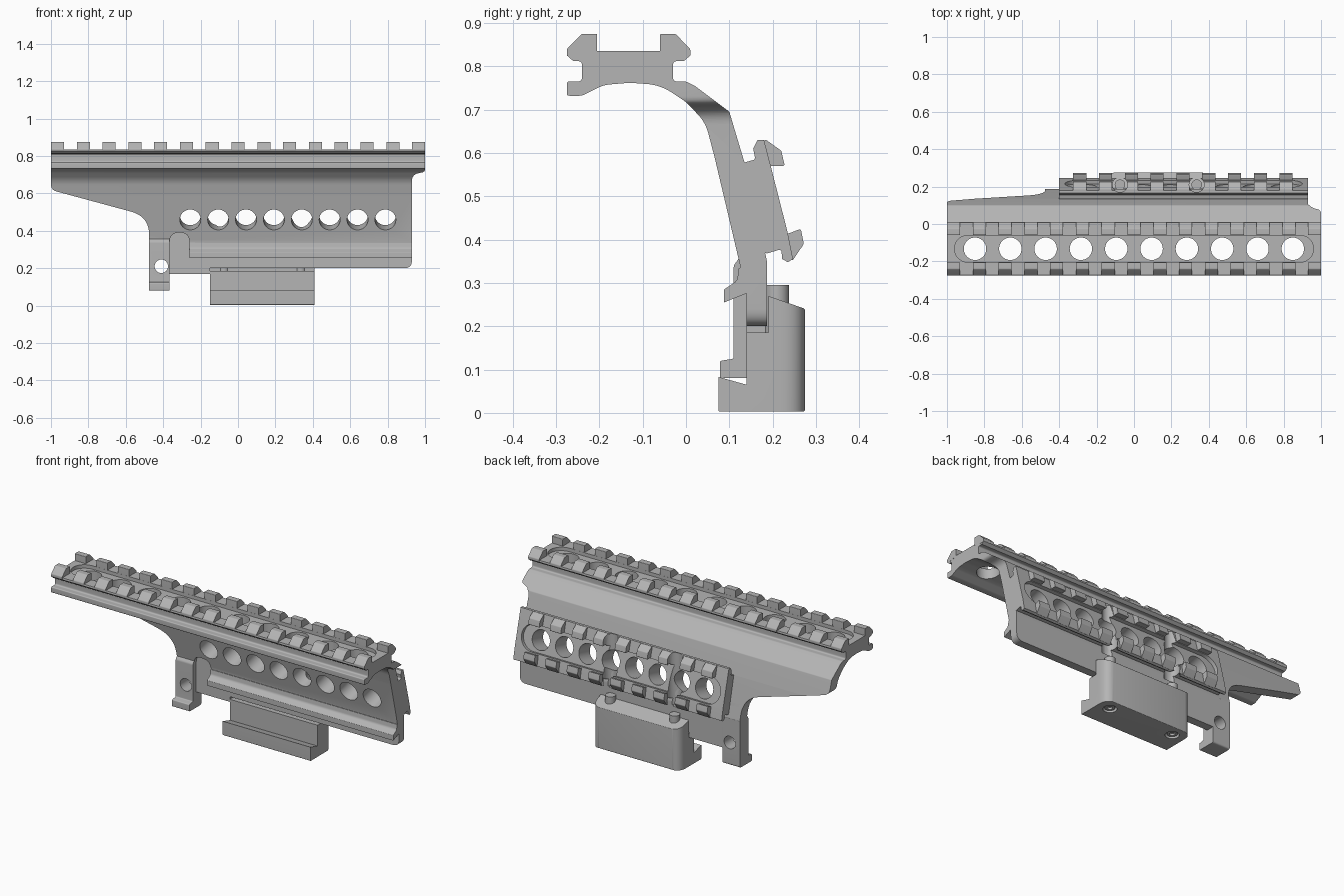
import bpy, bmesh, math
from mathutils import Vector

if "Cube" in bpy.data.objects:
    bpy.data.objects.remove(bpy.data.objects["Cube"])

GREY = (0.46, 0.46, 0.46, 1)
metal = bpy.data.materials.new("grey_metal")
metal.use_nodes = True
metal.diffuse_color = GREY
metal.node_tree.nodes["Principled BSDF"].inputs["Base Color"].default_value = GREY


def rounded(points, steps=8):
    """Replace every (u, v, r) corner by a fillet of radius r."""
    out = []
    for i, p in enumerate(points):
        c = Vector(p[:2])
        if len(p) < 3:
            out.append(c)
            continue
        a = Vector(points[i - 1][:2]) - c
        b = Vector(points[(i + 1) % len(points)][:2]) - c
        half = a.angle(b) / 2
        cut = min(p[2] / math.tan(half), a.length * .49, b.length * .49)
        s, e = c + a.normalized() * cut, c + b.normalized() * cut
        for k in range(steps + 1):
            t = k / steps
            out.append(s * (1 - t) ** 2 + c * 2 * t * (1 - t) + e * t * t)
    return out


def prism(name, points, lo, hi, axis="X"):
    """Extrude a filleted profile along an axis."""
    place = {"X": lambda u, v, w: (w, u, v),
             "Y": lambda u, v, w: (u, w, v),
             "Z": lambda u, v, w: (u, v, w)}[axis]
    bm = bmesh.new()
    face = bm.faces.new([bm.verts.new(place(p[0], p[1], lo)) for p in rounded(points)])
    new = bmesh.ops.extrude_face_region(bm, geom=[face])["geom"]
    shift = Vector(place(0, 0, hi - lo))
    bmesh.ops.translate(bm, vec=shift, verts=[g for g in new if isinstance(g, bmesh.types.BMVert)])
    bmesh.ops.recalc_face_normals(bm, faces=bm.faces)
    mesh = bpy.data.meshes.new(name)
    bm.to_mesh(mesh)
    bm.free()
    mesh.materials.append(metal)
    ob = bpy.data.objects.new(name, mesh)
    bpy.context.collection.objects.link(ob)
    return ob


def cylinder(name, loc, r, depth, tilt=0.0):
    bpy.ops.mesh.primitive_cylinder_add(vertices=40, radius=r, depth=depth, location=loc, rotation=(tilt, 0, 0))
    ob = bpy.context.object
    ob.name = name
    ob.data.materials.append(metal)
    return ob


def apply(ob, mod):
    bpy.context.view_layer.objects.active = ob
    bpy.ops.object.modifier_apply(modifier=mod.name)


def array(ob, count, step):
    mod = ob.modifiers.new("repeat", "ARRAY")
    mod.count = count
    mod.use_relative_offset = False
    mod.use_constant_offset = True
    mod.constant_offset_displace = (step, 0, 0)
    apply(ob, mod)
    return ob


def cut(targets, cutter, operation="DIFFERENCE"):
    for ob in targets:
        mod = ob.modifiers.new("cut", "BOOLEAN")
        mod.operation = operation
        mod.solver = "EXACT"
        mod.object = cutter
        apply(ob, mod)
    bpy.data.objects.remove(cutter)


def pill(name, x0, x1, half, lo, hi):
    """Long slot-shaped prism with round ends, lying in its local xy plane."""
    cap = [(math.cos(a), math.sin(a)) for a in [math.pi * (k / 12 - .5) for k in range(13)]]
    pts = [(x1 - half + half * c, half * s) for c, s in cap]
    pts += [(x0 + half - half * c, -half * s) for c, s in cap]
    return prism(name, pts, lo, hi, "Z")


# Curved arm with the top rail bed, trimmed to its side outline
MID = -.1325
section = [(-.205, .835), (-.273, .835), (-.275, .825), (-.26, .812), (-.24, .812, .01), (-.24, .765, .01),
           (-.275, .765, .006), (-.275, .732, .006), (-.24, .732, .03), (-.19, .757, .08), (-.13, .762, .1),
           (-.06, .757, .12), (0, .718, .12), (.045, .67, .1), (.066, .59, .1), (.125, .34),
           (.125, .278), (.14, .278), (.14, .17), (.187, .17), (.187, .35, .05), (.135, .578, .05),
           (.1, .695, .01), (.02, .755, .03), (0, .765, .02), (-.03, .765, .01), (-.03, .812, .01),
           (-.005, .812), (.01, .825), (.008, .835), (-.06, .835)]
body = prism("curved_arm", section, -1.05, 1.05)
outline = [(-1, 1), (1, 1), (1, .715, .02), (.93, .7, .05), (.93, .2, .04), (-.15, .2), (-.15, .17),
           (-.475, .17), (-.475, .476, .13), (-1, .618, .04)]
cut([body], prism("outline", outline, -1, 1, "Y"), "INTERSECT")

# Front recess beside the hook leg
cut([body], prism("recess", [(-.365, .1), (-.26, .1), (-.26, .39, .05), (-.365, .39, .05)], -.1, .14, "Y"))

# Top rail: teeth, floor pocket and round openings
pocket = pill("pocket", -.96, .96, .072, .815, .9)
pocket.location.y = MID
cut([body], pocket)
cut([body], array(cylinder("openings", (-.85, MID, .8), .06, .3), 10, .1888))
tooth = [(.0725, .83), (.0725, .875, .004), (.108, .875, .01), (.1425, .84, .01), (.1425, .826), (.13, .82)]
parts = [body]
for side, name in ((-1, "front_rail_teeth"), (1, "back_rail_teeth")):
    pts = [(MID + side * p[0], *p[1:]) for p in tooth]
    parts.append(array(prism(name, pts, -1, -.93), 15, .1379))

# Tilted side rail on the back
side_rail = prism("side_rail", [(.11, .55), (.135, .578), (.16, .585, .006), (.155, .61), (.165, .63), (.18, .63),
                                (.195, .572), (.235, .415), (.247, .355), (.235, .348), (.222, .355),
                                (.22, .378, .006), (.187, .368), (.15, .38)], -.4, .93)
TILT = -1.321
normal = Vector((0, .969, .247))
pocket = pill("side_pocket", -.37, .9, .075, -.02, .1)
pocket.rotation_euler.x = TILT
pocket.location = (0, .215, .493)
cut([side_rail], pocket)
holes = cylinder("side_openings", Vector((-.255, .16, .475)), .056, .5, TILT)
bpy.ops.object.transform_apply(location=True, rotation=True, scale=True)
cut([body, side_rail], array(holes, 8, .149))

teeth = [array(prism("side_upper_teeth", [(.176, .628), (.185, .63, .006), (.22, .605, .008), (.228, .57, .004),
                                          (.194, .57)], -.325, -.255), 9, .1379),
         array(prism("side_lower_teeth", [(.234, .413), (.265, .425, .005), (.272, .39, .01), (.245, .35, .005),
                                          (.24, .36)], -.325, -.255), 9, .1379)]
SCREWS = (-.075, .335)
for x in SCREWS:
    cut([body, side_rail] + teeth, cylinder("access", (x, .21, .53), .04, .4))
parts += [side_rail] + teeth

# Lower lip on the front
parts.append(prism("front_lip", [(.135, .335), (.122, .335), (.118, .305, .02), (.088, .285, .004),
                                 (.088, .255), (.145, .278)], -.26, .93))

# Hook leg with cross hole
leg = prism("hook_leg", [(.14, .37), (.128, .365), (.11, .34, .02), (.11, .125, .006), (.078, .12, .006),
                         (.078, .08, .006), (.187, .08, .012), (.187, .35), (.17, .37)], -.475, -.365)
drill = cylinder("drill", (-.41, .15, .21), .036, .3, math.pi / 2)
cut([leg, body], drill)
parts.append(leg)

# Clamp block, with rounded back corners and two screws
clamp = prism("clamp_block", [(.075, .003, .004), (.275, .003, .006), (.275, .24, .006), (.19, .27),
                              (.19, .185), (.14, .185), (.14, .065), (.075, .083)], -.2, .5)
cut([clamp], prism("clamp_outline", [(-.15, 0), (.41, 0), (.41, .276, .06), (-.15, .276, .06)], -.1, .4, "Z"),
    "INTERSECT")
for i, x in enumerate(SCREWS):
    cut([clamp], cylinder("counterbore", (x, .21, 0), .036, .05))
    parts.append(cylinder(f"clamp_screw_{i + 1}", (x, .21, .195), .028, .2))
    head = cylinder(f"screw_head_{i + 1}", (x, .21, .02), .027, .022)
    cut([head], cylinder("socket", (x, .21, .01), .014, .02))
    parts.append(head)
parts.append(clamp)

# Smooth shading with sharp edges kept
bpy.ops.object.select_all(action="DESELECT")
for ob in parts:
    ob.select_set(True)
bpy.context.view_layer.objects.active = body
bpy.ops.object.shade_smooth_by_angle(angle=math.radians(30))
